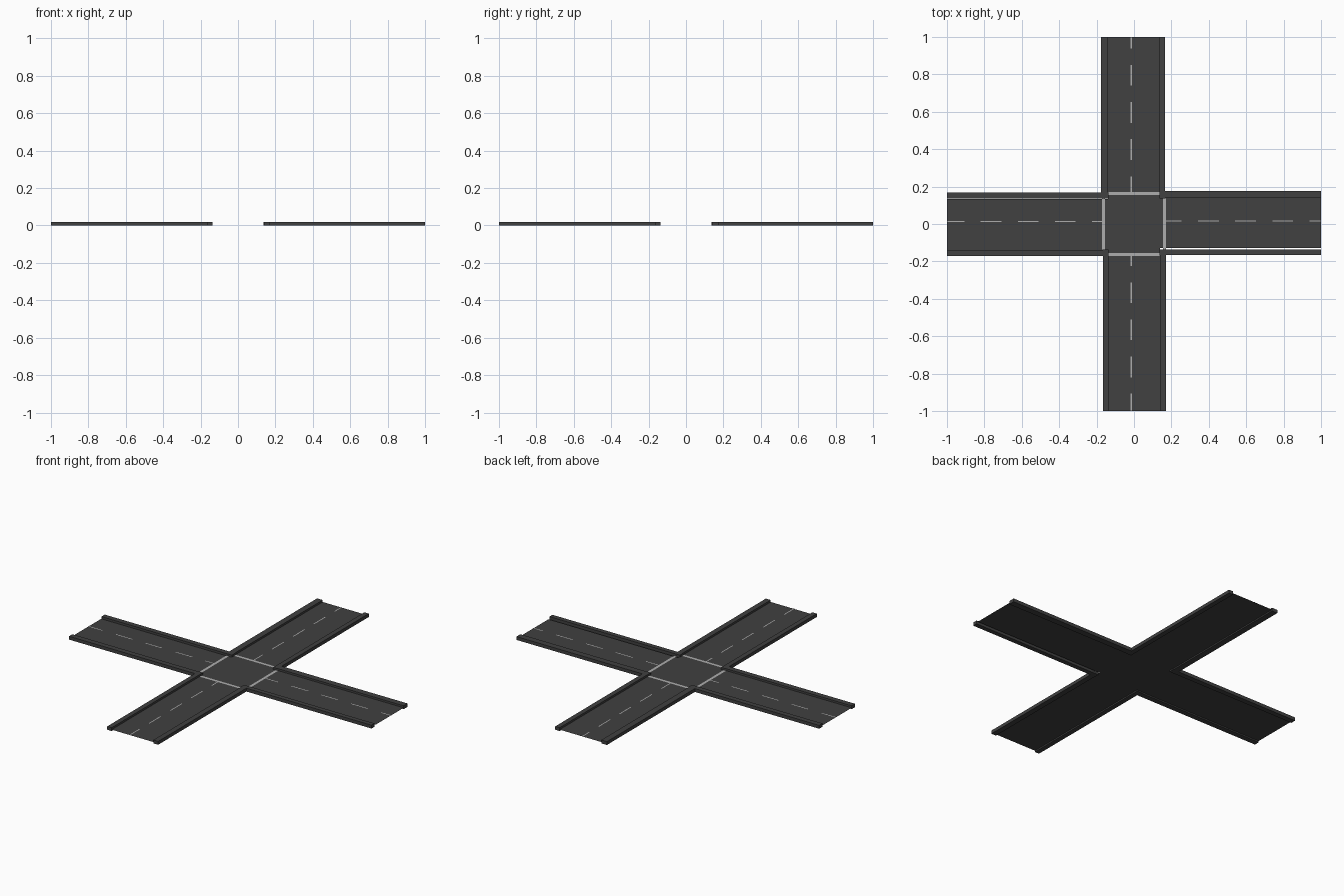
import bpy, bmesh, math
from mathutils import Matrix

if "Cube" in bpy.data.objects:
    bpy.data.objects.remove(bpy.data.objects["Cube"])

ROAD_Z, LINE_Z, CURB_H = 0.008, 0.0095, 0.02


def material(name, v):
    m = bpy.data.materials.new(name)
    m.diffuse_color = (v, v, v, 1)
    m.use_nodes = True
    m.node_tree.nodes["Principled BSDF"].inputs["Base Color"].default_value = m.diffuse_color
    return m


asphalt = material("asphalt grey", 0.052)
paint = material("line paint", 0.42)


def build(name, mat, rects, z0, z1=None, angle=0):
    """Rectangles (x0, x1, y0, y1) as flat sheets, or boxes when z1 is given."""
    bm = bmesh.new()
    for x0, x1, y0, y1 in rects:
        vs = [bm.verts.new((x, y, z0)) for x, y in
              ((x0, y0), (x1, y0), (x1, y1), (x0, y1))]
        f = bm.faces.new(vs)
        if z1 is not None:
            top = bmesh.ops.extrude_face_region(bm, geom=[f])["geom"]
            bmesh.ops.translate(bm, vec=(0, 0, z1 - z0),
                                verts=[g for g in top if isinstance(g, bmesh.types.BMVert)])
    if z1 is not None:
        bmesh.ops.recalc_face_normals(bm, faces=bm.faces)
    bm.transform(Matrix.Rotation(angle, 4, 'Z'))
    me = bpy.data.meshes.new(name)
    bm.to_mesh(me)
    bm.free()
    me.materials.append(mat)
    ob = bpy.data.objects.new(name, me)
    bpy.context.collection.objects.link(ob)
    return ob


# Crossing surface in the middle
build("crossing", asphalt, [(-0.139, 0.139, -0.139, 0.139)], ROAD_Z)

# Arms drawn along +x, then turned:
# name, angle, road right/left edge, curb right/left outer edge, dash start, centre line
ARMS = [
    ("east", 0, -0.127, 0.141, -0.165, 0.176, 0.145, 0.016),
    ("north", 90, -0.139, 0.141, -0.166, 0.176, 0.145, 0.015),
    ("west", 180, -0.134, 0.139, -0.168, 0.171, 0.115, -0.013),
    ("south", 270, -0.139, 0.139, -0.166, 0.171, 0.115, -0.015),
]
for name, deg, right, left, out_r, out_l, dash, mid in ARMS:
    a = math.radians(deg)
    build(name + "_road", asphalt, [(0.139, 1, right, left)], ROAD_Z, angle=a)
    # Raised curbs on both sides, meeting at the corners
    build(name + "_curbs", asphalt,
          [(0.137, 1, out_r, -0.137), (0.137, 1, 0.139, out_l)], 0, CURB_H, a)
    # Stop line across the mouth of the arm
    build(name + "_stop_line", paint, [(0.155, 0.171, -0.135, 0.135)], LINE_Z, angle=a)
    # Dashed centre line
    dashes = []
    for k in range(5):
        x0, x1 = max(dash + 0.198 * k, 0.171), min(dash + 0.198 * k + 0.11, 1)
        dashes.append((x0, x1, mid - 0.003, mid + 0.003))
    build(name + "_centre_dashes", paint, dashes, LINE_Z, angle=a)
